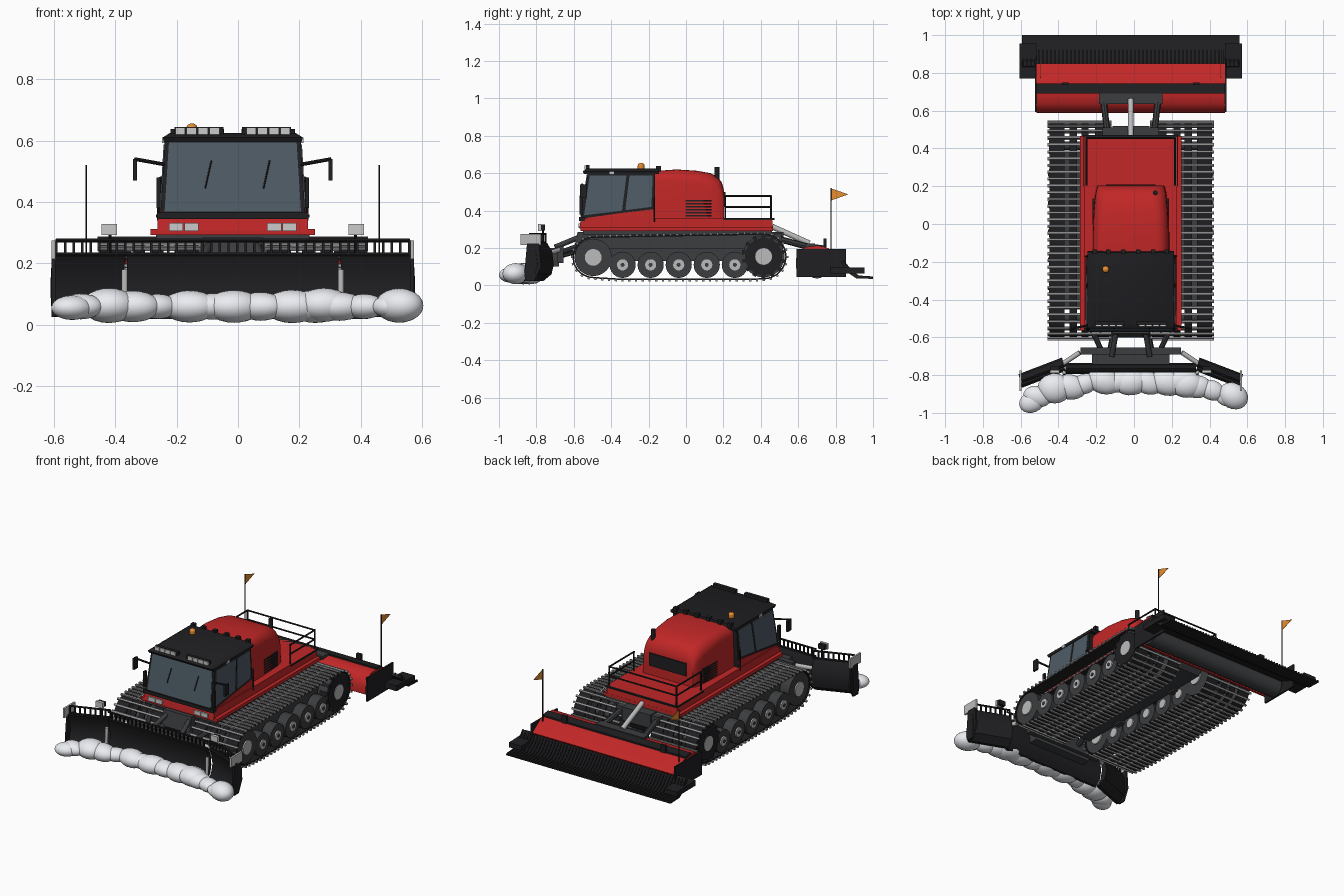
import bpy, bmesh, math, random
from mathutils import Vector as V, Matrix, geometry

if "Cube" in bpy.data.objects:
    bpy.data.objects.remove(bpy.data.objects["Cube"])

random.seed(4)
CX = -0.017  # vehicle centre line (snow makes the model slightly asymmetric)

def mat(name, c):
    m = bpy.data.materials.new(name)
    m.diffuse_color = (*c, 1)
    m.use_nodes = True
    m.node_tree.nodes["Principled BSDF"].inputs["Base Color"].default_value = m.diffuse_color
    return m

RED = mat("red_paint", (0.54, 0.02, 0.02))
BLACK = mat("black", (0.014, 0.014, 0.016))
DARK = mat("dark_grey", (0.045, 0.047, 0.05))
STEEL = mat("steel", (0.5, 0.5, 0.5))
GLASS = mat("glass", (0.075, 0.105, 0.13))
LAMP = mat("lamp", (0.8, 0.8, 0.82))
ORANGE = mat("orange", (0.8, 0.27, 0.03))
SNOW = mat("snow", (0.82, 0.84, 0.88))

class Part:
    """Collects primitives in one bmesh and turns them into one object."""
    def __init__(s):
        s.bm = bmesh.new()
    def box(s, x, y, z, m=Matrix()):
        t = Matrix.Translation((sum(x)/2, sum(y)/2, sum(z)/2)) @ Matrix.Diagonal((x[1]-x[0], y[1]-y[0], z[1]-z[0], 1))
        bmesh.ops.create_cube(s.bm, size=1, matrix=m @ t)
        return s
    def rod(s, a, b, r, n=8):
        a, b = V(a), V(b)
        m = Matrix.Translation((a+b)/2) @ (b-a).to_track_quat('Z', 'Y').to_matrix().to_4x4()
        bmesh.ops.create_cone(s.bm, cap_ends=True, segments=n, radius1=r, radius2=r, depth=(b-a).length, matrix=m)
        return s
    def ball(s, c, size, rot=0):
        m = Matrix.Translation(c) @ Matrix.Rotation(rot, 4, 'Z') @ Matrix.Diagonal((*size, 1))
        bmesh.ops.create_icosphere(s.bm, subdivisions=3, radius=1, matrix=m)
        return s
    def loft(s, secs, cap=True, closed=False):
        rows = [[s.bm.verts.new(p) for p in q] for q in secs]
        n = len(rows[0])
        for a, b in zip(rows, rows[1:] + (rows[:1] if closed else [])):
            for i in range(n):
                s.bm.faces.new((a[i], a[(i+1) % n], b[(i+1) % n], b[i]))
        if cap:
            s.bm.faces.new(rows[0][::-1])
            s.bm.faces.new(rows[-1])
        return s
    def prism(s, prof, x0, x1):
        return s.loft([[(x, *p) for p in prof] for x in (x0, x1)])
    def done(s, name, m, mirror=False, cx=CX):
        if mirror:
            g = bmesh.ops.duplicate(s.bm, geom=s.bm.verts[:] + s.bm.edges[:] + s.bm.faces[:])["geom"]
            for v in g:
                if isinstance(v, bmesh.types.BMVert):
                    v.co.x *= -1
        bmesh.ops.recalc_face_normals(s.bm, faces=s.bm.faces[:])
        me = bpy.data.meshes.new(name)
        s.bm.to_mesh(me)
        ob = bpy.data.objects.new(name, me)
        ob.location.x = cx
        bpy.context.collection.objects.link(ob)
        me.materials.append(m)
        bpy.ops.object.select_all(action='DESELECT')
        ob.select_set(True)
        bpy.context.view_layer.objects.active = ob
        bpy.ops.object.shade_smooth_by_angle(angle=0.6)
        return ob

# wheels: (y, z, radius)
road = [(-0.339 + 0.15*i, 0.11, 0.07) for i in range(5)]
ends = [(-0.496, 0.15, 0.1), (0.415, 0.155, 0.112)]

# track path = hull around the wheels, resampled evenly
pts = [V((y + (r+.004)*math.cos(a*math.pi/24), z + (r+.004)*math.sin(a*math.pi/24))) for y, z, r in road+ends for a in range(48)]
loop = [pts[i] for i in geometry.convex_hull_2d(pts)]
loop.append(loop[0])
length = sum((b-a).length for a, b in zip(loop, loop[1:]))
N = 70
path, want, run = [], 0, 0
for a, b in zip(loop, loop[1:]):
    d = (b-a).length
    while want <= run + d and len(path) < N:
        path.append(a.lerp(b, (want-run)/d))
        want += length/N
    run += d

# rubber belts and steel grousers
belt, bars, c = Part(), Part(), V((-0.04, 0.15))
for x0, x1 in ((.35, .43), (.285, .325), (.225, .262), (.112, .19)):
    rows = []
    for i, p in enumerate(path):
        t = (path[(i+1) % N] - path[i-1]).normalized()
        n = V((t.y, -t.x))
        n = n if n.dot(p-c) > 0 else -n
        q = p + n*.008
        rows.append([(x0, *p), (x1, *p), (x1, *q), (x0, *q)])
    belt.loft(rows, cap=False, closed=True)
belt.done("track_belts", BLACK, True)
for i, p in enumerate(path):
    t = (path[(i+1) % N] - path[i-1]).normalized()
    m = Matrix.Translation((0, *p)) @ Matrix.Rotation(math.atan2(t.y, t.x), 4, 'X')
    s = -1 if V((-t.y, t.x)).dot(p-c) < 0 else 1
    bars.box((.103, .44), (-.006, .006), tuple(sorted((s*.004, s*.016))), m)
bars.done("track_grousers", mat("grouser", (0.3, 0.3, 0.31)), True)

# wheels, hubs and running gear beams
tyre, hub = Part(), Part()
for y, z, r in road + ends:
    h = .03 if r < .09 else .045
    for a, b, o in ((.36, .425, 1), (.115, .18, -1)):
        tyre.rod((a, y, z), (b, y, z), r, 24)
        e = b if o > 0 else a
        hub.rod((e, y, z), (e + o*.008, y, z), h, 20)
    tyre.rod((.17, y, z), (.37, y, z), .022, 12)
tyre.done("wheels", DARK, True)
hub.done("wheel_hubs", STEEL, True)
nut = Part()
for y, z, r in road:
    nut.rod((.43, y, z), (.437, y, z), .011, 10)
nut.done("hub_caps", DARK, True)
tooth = Part().rod((.385, *ends[1][:2]), (.43, *ends[1][:2]), .1, 24)
for k in range(14):
    m = Matrix.Translation((0, *ends[1][:2])) @ Matrix.Rotation(k*math.tau/14, 4, 'X')
    tooth.box((.375, .428), (-.01, .01), (.09, .117), m)
tooth.done("sprockets", BLACK, True)
Part().box((.19, .35), (-.45, .38), (.13, .2)).box((.08, .2), (-.3, -.24), (.13, .19)).box((.08, .2), (.2, .26), (.13, .19)).done("track_beams", DARK, True)

# chassis, fenders and lower body
Part().prism([(-.6, .19), (-.55, .14), (.46, .14), (.52, .2), (.52, .285), (-.58, .285)], -.098, .098).done("chassis", DARK)
Part().box((-.25, .25), (-.55, .46), (.272, .31)).done("underbody", DARK)
Part().box((-.268, .268), (-.565, .465), (.292, .312)).done("fenders", RED)
Part().prism([(-.57, .305), (-.562, .36), (.46, .36), (.465, .305)], -.245, .245).done("lower_body", RED)
Part().box((-.25, .25), (.2, .472), (.35, .36)).done("rear_deck", BLACK)

# cab frame, roof and glazing
def rect(w, y0, y1, z):
    return [(-w, y0, z), (w, y0, z), (w, y1, z), (-w, y1, z)]
Part().loft([rect(.236, -.565, -.165, .355), rect(.221, -.525, -.165, .605)]).done("cab_frame", BLACK)
Part().box((-.246, .246), (-.572, -.54), (.345, .366)).done("cab_sill", BLACK)
Part().loft([rect(.224, -.545, -.145, .595), rect(.228, -.552, -.143, .61), rect(.205, -.53, -.15, .625)]).done("roof", BLACK)
def sidepane(name, yz, m):
    f = [[(.236 - .015*(z-.355)/.255 + o, y, z) for y, z in yz] for o in (-.004, .003)]
    Part().loft(f).done(name, m, True)
sidepane("front_side_windows", [(-.545, .375), (-.342, .4), (-.318, .588), (-.515, .588)], GLASS)
sidepane("rear_side_windows", [(-.325, .402), (-.185, .42), (-.178, .588), (-.302, .588)], GLASS)
sidepane("cab_side_panels", [(-.562, .357), (-.168, .357), (-.168, .408), (-.34, .388)], RED)
fr = [(-.222, .37), (.222, .37), (.208, .594), (-.208, .594)]
Part().loft([[(x, -.565 + .04*(z-.355)/.255 + o, z) for x, z in fr] for o in (.004, -.003)]).done("windscreen", GLASS)
w = Part()
for x in (-.09, .1):
    w.rod((x, -.556, .445), (x+.02, -.542, .535), .003, 6)
w.done("wipers", BLACK)

# lamps: roof bars, nose lights, roof rear boxes, beacon
bar, lens = Part().box((.03, .19), (-.535, -.515), (.617, .645)), Part()
for x in (.06, .097, .134, .171):
    lens.box((x-.016, x+.016), (-.542, -.53), (.62, .642))
for x in (.135, .185):
    lens.box((x-.023, x+.023), (-.576, -.56), (.306, .332))
lens.done("lamp_lenses", LAMP, True)
for x in (.04, .12, .19):
    bar.box((x-.012, x+.012), (-.16, -.135), (.61, .638))
bar.done("lamp_bars", BLACK, True)
Part().box((.215, .231), (-.41, -.385), (.592, .61)).done("side_lamps", LAMP, True)
Part().rod((-.133, -.24, .618), (-.133, -.24, .642), .018, 16).ball((-.133, -.24, .641), (.018, .018, .015)).done("beacon", ORANGE)

# mirrors and grab handles
Part().rod((.22, -.535, .522), (.32, -.555, .54), .006).box((.312, .325), (-.567, -.53), (.47, .54)).done("mirrors", BLACK, True)
g = Part().rod((.243, -.17, .34), (.243, -.17, .47), .004).rod((.243, -.17, .47), (.2, -.17, .47), .004)
g.box((.235, .248), (-.57, -.55), (.38, .48)).done("grab_handles", BLACK, True)

# engine hood with rounded shoulders, grilles and exhaust
secs = []
for y, wd, top, r in ((-.168, .2, .612, .06), (-.05, .2, .62, .065), (.06, .196, .613, .07), (.13, .19, .6, .075), (.17, .184, .58, .075), (.192, .178, .55, .07), (.203, .172, .51, .06)):
    arc = [(wd - r + r*math.cos(a*math.pi/12), top - r + r*math.sin(a*math.pi/12)) for a in range(7)]
    half = [(wd+.004, .35)] + arc
    secs.append([(x, y, z) for x, z in half] + [(-x, y, z) for x, z in half[::-1]])
Part().loft(secs).done("engine_hood", RED)
g = Part()
for k in range(6):
    g.box((.17, .203), (-.002, .135), (.368 + k*.016, .376 + k*.016))
g.done("side_louvres", BLACK, True)
Part().box((-.13, .13), (.19, .21), (.42, .5)).done("rear_grille", BLACK)
Part().rod((.13, .165, .55), (.13, .165, .632), .013, 12).done("exhaust", BLACK)

# deck railing
r = Part()
for z in (.478, .42):
    r.rod((.235, .205, z), (.235, .455, z), .005).rod((0, .455, z), (.235, .455, z), .005)
for x, y in ((.235, .21), (.235, .455)):
    r.rod((x, y, .36), (x, y, .482), .005)
r.done("deck_railing", BLACK, True)

# front blade: curved mouldboard with swept wings
prof = [(-.795, .025), (-.772, .06), (-.762, .12), (-.768, .18), (-.785, .225), (-.765, .228), (-.742, .18), (-.735, .11), (-.745, .06), (-.78, .025)]
Part().loft([[(x, y, z) for y, z in prof] for x in (-.345, .345)]).done("blade", BLACK)
Part().loft([[(x + (y+.765)*.3, -.765 + (y+.765)*1.2 + d, z) for y, z in prof] for x, d in ((.355, .022), (.585, -.066))]).done("blade_wings", BLACK, True)
Part().prism([(-.865, .06), (-.855, .025), (-.81, .025), (-.775, .1), (-.785, .225), (-.85, .225)], .578, .59).done("wing_end_plates", BLACK, True)
Part().box((.578, .59), (-.885, -.775), (.215, .275)).done("wing_end_markers", STEEL, True)
def sweep(x):
    return -.75 - (x-.35)*.38 if x > .35 else -.775
r = Part()
for z in (.23, .275):
    r.rod((0, -.775, z), (.35, -.775, z), .006).rod((.35, -.75, z), (.575, sweep(.575), z), .006)
for k in range(21):
    x = .014 + k*.028
    r.box((x-.004, x+.004), (sweep(x)-.004, sweep(x)+.004), (.222, .277))
r.done("blade_railing", BLACK, True)
Part().rod((.352, -.79, .06), (.352, -.785, .18), .01, 12).rod((.27, -.68, .19), (.36, -.74, .17), .013, 12).done("wing_hinges", STEEL, True)
Part().box((.377, .427), (-.79, -.775), (.292, .328)).done("blade_lamps", LAMP, True)
Part().box((.38, .424), (-.776, -.755), (.295, .325)).rod((.4, -.765, .2), (.4, -.765, .3), .005).done("blade_lamp_housings", BLACK, True)

# blade mount: push arms, cross bar, lift cylinders
a = Part().box((0, .265), (-.69, -.655), (.12, .21)).box((0, .205), (-.745, -.68), (.1, .2))
a.rod((.08, -.54, .2), (.11, -.68, .16), .018).rod((.21, -.55, .22), (.16, -.66, .18), .014)
a.done("blade_mount", DARK, True)
Part().rod((.07, -.53, .275), (.1, -.7, .205), .014, 12).done("blade_lift_cylinders", DARK, True)

# snow pushed along the blade
s = Part()
for k in range(13):
    x = -.5 + k*1.0/12
    y = -.84 - .085*max(0, (abs(x)-.25)/.3)
    q = random.uniform(.82, 1.2)
    s.ball((x + random.uniform(-.015, .015), y + random.uniform(-.012, .012), .06), (.082*q, .06*q, .046*q), random.uniform(-.4, .4))
s.ball((.525, -.91, .063), (.082, .068, .056), -.5).ball((-.54, -.942, .056), (.07, .056, .04), .4).ball((-.42, -.87, .063), (.09, .08, .057)).ball((.28, -.85, .065), (.09, .07, .055))
s.done("snow_pile", SNOW, cx=0)

# rear tiller: cover, dark casing, end plates, comb flap, side wings
Part().prism([(.587, .09), (.587, .14), (.605, .18), (.64, .206), (.7, .212), (.76, .2), (.85, .14), (.84, .125), (.7, .19), (.62, .17), (.6, .09)], -.5, .5).done("tiller_cover", RED)
Part().prism([(.6, .1), (.62, .17), (.7, .195), (.84, .13), (.84, .09), (.76, .12), (.66, .13), (.61, .09)], -.498, .498).done("tiller_casing", BLACK)
Part().prism([(.69, .205), (.69, .22), (.745, .213), (.745, .2)], -.5, .5).done("tiller_beam", BLACK)
Part().prism([(.592, .045), (.855, .045), (.855, .195), (.592, .195)], .498, .508).done("tiller_end_plates", BLACK, True)
Part().prism([(.77, .065), (.77, .1), (.955, .095), (.955, .065)], .5, .588).done("tiller_side_wings", BLACK, True)
f = Part().prism([(.835, .135), (.88, .075), (.92, .046), (1.0, .042), (1.0, .035), (.91, .038), (.87, .065), (.83, .12)], -.575, .575)
for k in range(55):
    x = -.57 + k*1.14/54
    f.prism([(.84, .14), (.885, .082), (.925, .053), (1.0, .048), (1.0, .037), (.91, .042), (.87, .07)], x-.004, x+.004)
f.done("comb_flap", BLACK)
Part().rod((-.49, .7, .095), (.49, .7, .095), .058, 16).done("tiller_shaft", DARK)
Part().box((.33, .365), (.735, .75), (.2, .25)).done("tiller_lamps", BLACK, True)

# tiller hitch and lift cylinder
Part().box((0, .168), (.635, .69), (.2, .225)).box((0, .15), (.47, .51), (.2, .28)).rod((.125, .49, .25), (.145, .66, .205), .017).done("tiller_hitch", DARK, True)
Part().rod((0, .46, .315), (0, .66, .225), .015, 12).done("tiller_lift_cylinder", STEEL)

# marker flags
Part().rod((.477, .775, .18), (.477, .775, .52), .003, 6).done("flag_poles", BLACK, True)
Part().prism([(.778, .455), (.868, .487), (.778, .518)], .476, .478).done("flags", ORANGE, True)
